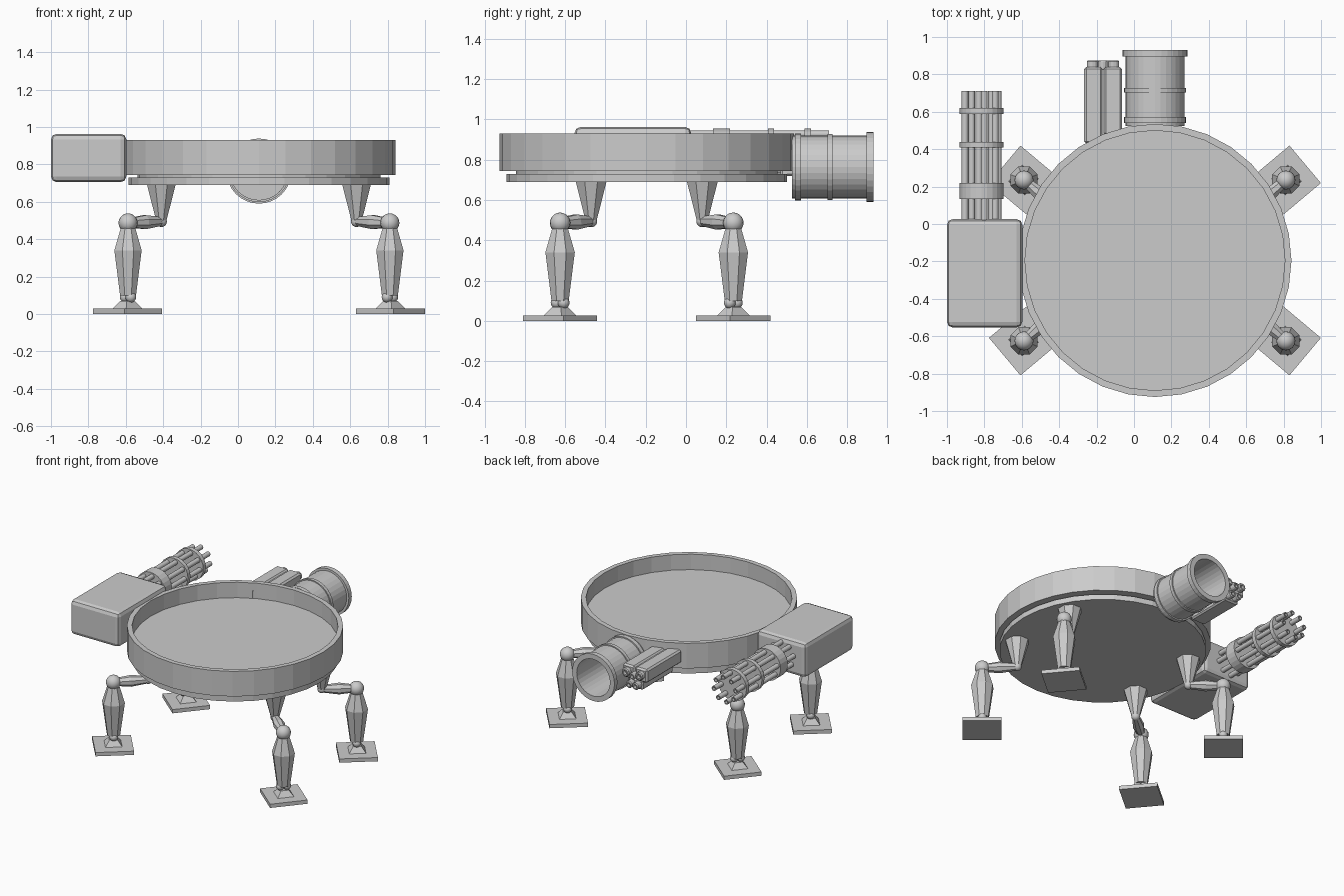
import bpy, bmesh
from math import sin, cos, pi, radians
from mathutils import Vector, Matrix

if "Cube" in bpy.data.objects:
    bpy.data.objects.remove(bpy.data.objects["Cube"])

CX, CY = 0.112, -0.195      # centre of the round deck


def finish(name, bm, smooth=None):
    bmesh.ops.remove_doubles(bm, verts=bm.verts, dist=1e-5)
    bmesh.ops.recalc_face_normals(bm, faces=bm.faces)
    me = bpy.data.meshes.new(name)
    bm.to_mesh(me)
    bm.free()
    ob = bpy.data.objects.new(name, me)
    bpy.context.collection.objects.link(ob)
    if smooth:
        bpy.ops.object.select_all(action='DESELECT')
        ob.select_set(True)
        bpy.context.view_layer.objects.active = ob
        bpy.ops.object.shade_smooth_by_angle(angle=radians(smooth))
    return ob


def lathe(name, origin, axis, profile, sides, turn=0.0, smooth=None):
    """Revolve (distance along axis, radius) points around an axis."""
    rot = Vector(axis).to_track_quat('Z', 'Y')
    o = Vector(origin)
    bm = bmesh.new()
    rings = []
    for d, r in profile:
        rings.append([bm.verts.new(o + rot @ Vector((r * cos(turn + 2 * pi * i / sides),
                                                     r * sin(turn + 2 * pi * i / sides), d)))
                      for i in range(sides)])
    for a, b in zip(rings, rings[1:]):
        for i in range(sides):
            j = (i + 1) % sides
            bm.faces.new((a[i], a[j], b[j], b[i]))
    return finish(name, bm, smooth)


def limb(name, p0, p1, profile, sides=8):
    """Closed tapered segment; profile distances are fractions of its length."""
    p0, p1 = Vector(p0), Vector(p1)
    n = (p1 - p0).length
    pts = [(t * n, r) for t, r in profile]
    return lathe(name, p0, p1 - p0, [(pts[0][0], 0)] + pts + [(pts[-1][0], 0)], sides, pi / sides)


def ball(name, p, r):
    bm = bmesh.new()
    bmesh.ops.create_uvsphere(bm, u_segments=16, v_segments=10, radius=r,
                              matrix=Matrix.Translation(p))
    return finish(name, bm, 40)


def box(name, lo, hi, bevel=0.0, segments=1):
    lo, hi = Vector(lo), Vector(hi)
    bm = bmesh.new()
    bmesh.ops.create_cube(bm, size=1, matrix=Matrix.Translation((lo + hi) / 2)
                          @ Matrix.Diagonal((*(hi - lo), 1)))
    if bevel:
        bmesh.ops.bevel(bm, geom=bm.edges[:], offset=bevel, segments=segments,
                        profile=0.5, affect='EDGES')
    return finish(name, bm)


# Round deck: lower plate, narrow groove, walled tray with sunken floor
lathe("deck", (CX, CY, 0), (0, 0, 1),
      [(.69, 0), (.69, .697), (.73, .697), (.73, .65), (.743, .65), (.743, .73),
       (.93, .73), (.93, .695), (.815, .695), (.815, 0)], 32)

# Four legs
for sx, sn in ((-1, "left"), (1, "right")):
    for sy, fn in ((-1, "front"), (1, "back")):
        tag = f"{fn}_{sn}_"

        def at(dx, dy, z):
            return Vector((CX + sx * dx, CY + sy * dy, z))

        hip, knee, ankle = at(.522, .276, .495), at(.70, .43, .487), at(.70, .43, .09)
        limb(tag + "hip_cone", at(.522, .276, .70), hip, [(0, .085), (.98, .03)])
        ball(tag + "hip_joint", hip, .03)
        limb(tag + "upper_leg", hip, knee, [(0, .025), (.5, .04), (1, .025)])
        ball(tag + "knee", knee, .051)
        limb(tag + "lower_leg", ankle, knee, [(0.02, .046), (.63, .079), (.93, .042)])
        yaw = pi / 2 - sx * (pi / 2 - sy * radians(40))
        side = Vector((-sin(yaw), cos(yaw), 0)) * .023
        for k in (-1, 1):
            ball(tag + "ankle_joint", ankle + side * k, .029)
        # Foot plate with a small pyramid on top
        lathe(tag + "foot", at(.703, .43, 0), (0, 0, 1),
              [(0, 0), (0, .185), (.028, .185), (.028, .08), (.068, .04), (.068, 0)],
              4, yaw + pi / 4)

# Wide hollow cannon
lathe("cannon", (CX, 0, .764), (0, 1, 0),
      [(.525, 0), (.525, .157), (.54, .157), (.54, .166), (.572, .166), (.572, .157),
       (.703, .157), (.703, .165), (.728, .165), (.728, .157), (.895, .157),
       (.895, .174), (.93, .174), (.93, .137), (.62, .137), (.62, 0)], 32)

# Small launcher beside the cannon: twin upper boxes, lower box, stub tubes
box("launcher_left", (-.267, .43, .785), (-.168, .84, .885), .012)
box("launcher_right", (-.163, .475, .785), (-.064, .84, .885), .012)
box("launcher_bridge", (-.18, .475, .79), (-.15, .825, .875))
box("launcher_lower", (-.225, .47, .72), (-.105, .83, .79), .01)
for x, z, r in ((-.222, .84, .03), (-.109, .84, .03), (-.166, .825, .024),
                (-.192, .757, .026), (-.138, .757, .026)):
    lathe("launcher_tube", (x, 0, z), (0, 1, 0),
          [(.80, 0), (.80, r), (.868, r), (.875, r * .8), (.875, r * .5), (.85, r * .5), (.85, 0)], 12)

# Rotary gun: rounded housing, eight barrels, three clamp discs
box("gun_housing", (-1, -.553, .705), (-.597, .026, .963), .03, 2)
GX, GZ = -.815, .838
for i in range(8):
    a = radians(36 + 45 * i)
    lathe("gun_barrel", (GX + .09 * cos(a), 0, GZ + .09 * sin(a)), (0, 1, 0),
          [(0, 0), (0, .018), (.71, .018), (.71, .011), (.67, .011), (.67, 0)], 12, smooth=40)
for y0, y1 in ((.134, .218), (.408, .438), (.588, .62)):
    lathe("gun_clamp", (GX, 0, GZ), (0, 1, 0),
          [(y0, 0), (y0, .117), (y1, .117), (y1, 0)], 24)
